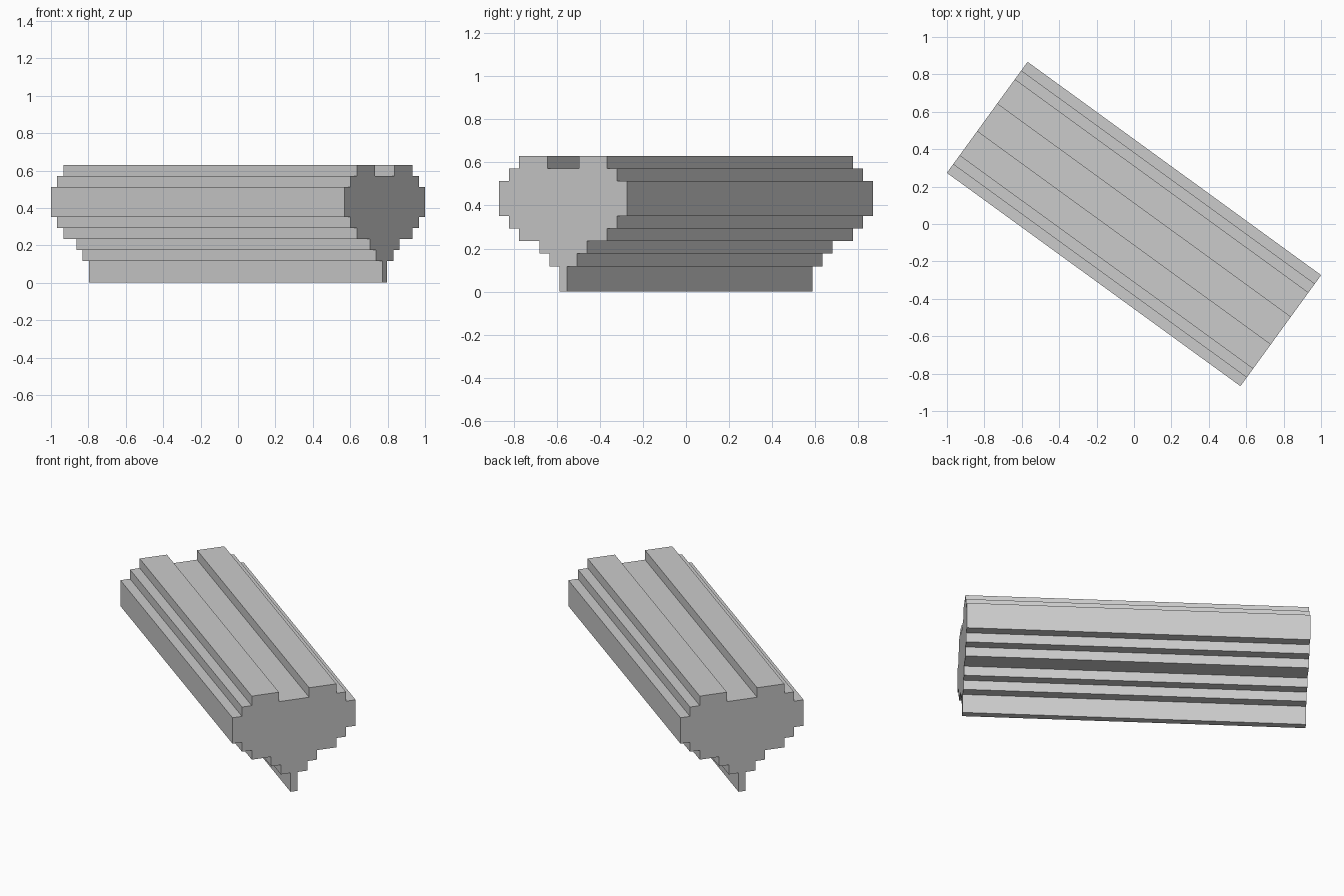
import bpy, bmesh, math
from mathutils import Matrix

if "Cube" in bpy.data.objects:
    bpy.data.objects.remove(bpy.data.objects["Cube"])

LENGTH = 1.94
TILT = math.radians(-36)

# Right half of the stepped heart section: (half width, layer bottom, layer top)
layers = [
    (0.021, 0.0, 0.117), (0.079, 0.117, 0.176), (0.136, 0.176, 0.235),
    (0.252, 0.235, 0.293), (0.31, 0.293, 0.352), (0.367, 0.352, 0.513),
    (0.31, 0.513, 0.571), (0.252, 0.571, 0.63),
]
right = [(w, z) for w, low, high in layers for z in (low, high)]
# Notch between the two lobes
right += [(0.09, 0.63), (0.09, 0.571)]
section = right + [(-w, z) for w, z in reversed(right)]

# Extrude the section along its length, turned in plan
bm = bmesh.new()
end = bm.faces.new([bm.verts.new((-LENGTH / 2, w, z)) for w, z in section])
extruded = bmesh.ops.extrude_face_region(bm, geom=[end])["geom"]
bmesh.ops.translate(bm, vec=(LENGTH, 0, 0),
                    verts=[g for g in extruded if isinstance(g, bmesh.types.BMVert)])
bmesh.ops.transform(bm, matrix=Matrix.Rotation(TILT, 4, "Z"), verts=bm.verts)
bmesh.ops.recalc_face_normals(bm, faces=bm.faces)

mesh = bpy.data.meshes.new("stepped_heart_bar")
bm.to_mesh(mesh)
bm.free()
bar = bpy.data.objects.new("stepped_heart_bar", mesh)
bpy.context.collection.objects.link(bar)
